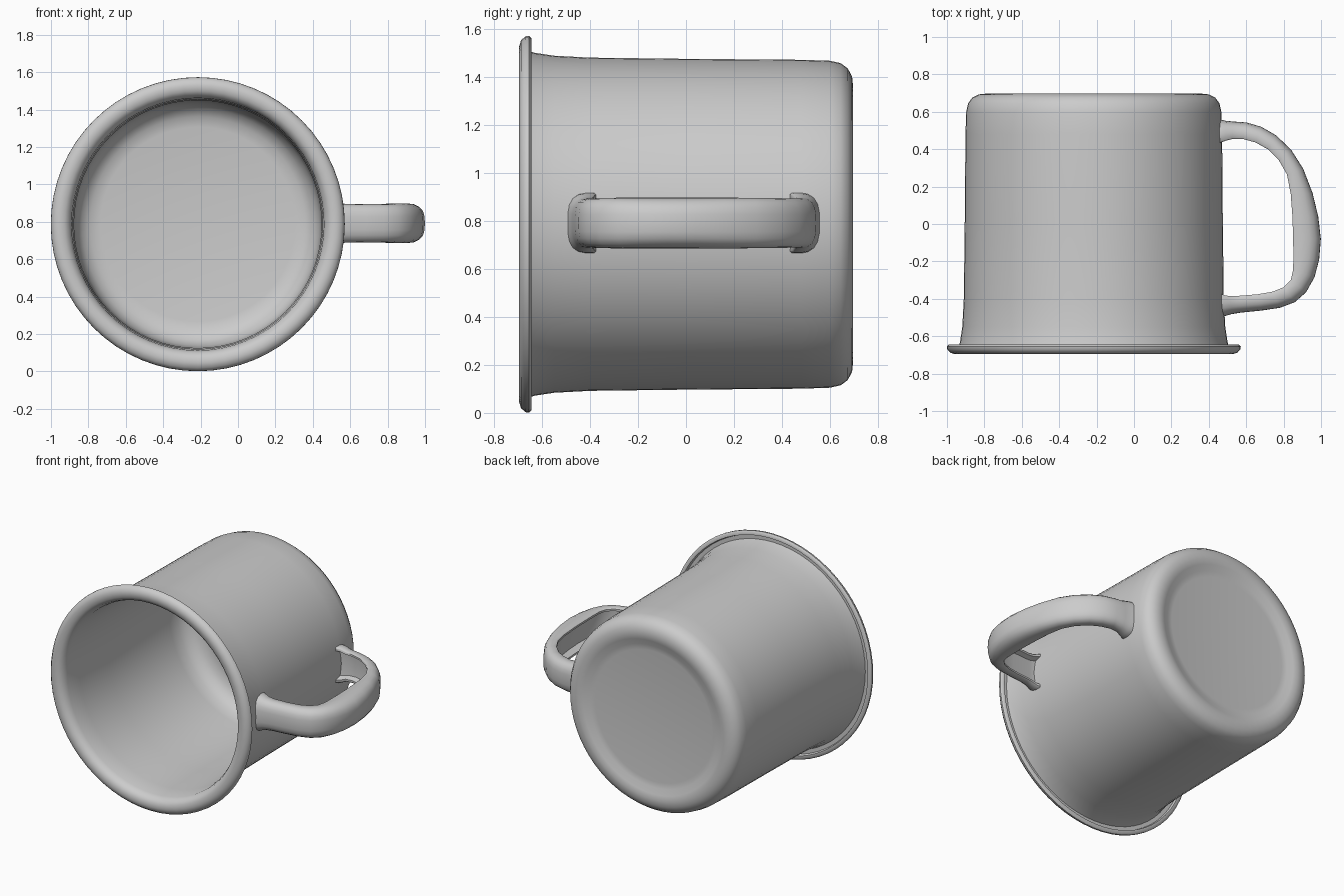
import bpy, bmesh, math

CX, CZ = -0.215, 0.787   # mug axis, running along y
SEGMENTS = 64

grey = bpy.data.materials.new("enamel grey")
grey.diffuse_color = (0.6, 0.6, 0.6, 1)


def finish(bm, name, angle):
    bmesh.ops.recalc_face_normals(bm, faces=bm.faces)
    mesh = bpy.data.meshes.new(name)
    bm.to_mesh(mesh)
    bm.free()
    mesh.materials.append(grey)
    obj = bpy.data.objects.new(name, mesh)
    bpy.context.collection.objects.link(obj)
    bpy.ops.object.select_all(action='DESELECT')
    obj.select_set(True)
    bpy.context.view_layer.objects.active = obj
    bpy.ops.object.shade_smooth_by_angle(angle=math.radians(angle))
    return obj


# Mug body: one closed profile (radius, y) turned around the axis
profile = [
    # recessed base and rounded foot
    (0, 0.668), (0.46, 0.668), (0.50, 0.673), (0.54, 0.69), (0.575, 0.697),
    (0.615, 0.693), (0.65, 0.675), (0.672, 0.645), (0.682, 0.60),
    # outer wall, flaring towards the rim
    (0.686, 0.48), (0.690, 0.0), (0.695, -0.40), (0.703, -0.55), (0.715, -0.63),
    # rolled rim with a groove behind it
    (0.725, -0.665), (0.752, -0.665), (0.758, -0.645), (0.776, -0.645),
    (0.786, -0.655), (0.784, -0.669), (0.768, -0.688), (0.742, -0.696),
    (0.712, -0.692), (0.688, -0.675), (0.675, -0.64),
    # inner wall and floor
    (0.668, -0.52), (0.662, -0.2), (0.658, 0.48), (0.648, 0.555),
    (0.62, 0.605), (0.575, 0.635), (0.52, 0.645), (0, 0.645),
]
bm = bmesh.new()
verts = [bm.verts.new((CX + r, y, CZ)) for r, y in profile]
edges = [bm.edges.new(pair) for pair in zip(verts, verts[1:])]
bmesh.ops.spin(bm, geom=verts + edges, cent=(CX, 0, CZ), axis=(0, 1, 0),
               angle=math.tau, steps=SEGMENTS, use_duplicate=False)
bmesh.ops.remove_doubles(bm, verts=bm.verts, dist=0.0005)
finish(bm, "mug_body", 50)

# Handle: channel section swept between outer and inner curves
# each station: outer x, outer y, inner x, inner y, half width
stations = [
    (0.455, 0.560, 0.455, 0.432, 0.126),
    (0.490, 0.552, 0.490, 0.445, 0.122),
    (0.530, 0.548, 0.525, 0.454, 0.107),
    (0.600, 0.543, 0.580, 0.455, 0.103),
    (0.680, 0.520, 0.650, 0.436, 0.103),
    (0.760, 0.474, 0.715, 0.400, 0.103),
    (0.840, 0.397, 0.775, 0.340, 0.104),
    (0.905, 0.295, 0.818, 0.265, 0.105),
    (0.955, 0.165, 0.838, 0.160, 0.106),
    (0.985, 0.040, 0.847, 0.040, 0.106),
    (0.999, -0.080, 0.851, -0.080, 0.106),
    (0.990, -0.190, 0.852, -0.170, 0.106),
    (0.965, -0.285, 0.851, -0.245, 0.106),
    (0.920, -0.365, 0.838, -0.300, 0.105),
    (0.860, -0.418, 0.800, -0.338, 0.104),
    (0.780, -0.448, 0.740, -0.362, 0.103),
    (0.680, -0.463, 0.660, -0.376, 0.103),
    (0.570, -0.474, 0.560, -0.384, 0.104),
    (0.520, -0.482, 0.520, -0.386, 0.110),
    (0.488, -0.492, 0.488, -0.382, 0.122),
    (0.455, -0.503, 0.455, -0.370, 0.126),
]
# half section (depth from inner 0 to outer 1, sideways 0 to 1), then mirrored
half = [(1, 0), (0.99, 0.35), (0.93, 0.62), (0.8, 0.83), (0.6, 0.96),
        (0.38, 1), (0.06, 1), (0, 0.95), (0, 0.82), (0.34, 0.68), (0.4, 0)]
section = half + [(t, -s) for t, s in half[-2:0:-1]]

bm = bmesh.new()
rings = []
for ox, oy, ix, iy, w in stations:
    rings.append([bm.verts.new((ix + (ox - ix) * t, iy + (oy - iy) * t, CZ + 0.005 + s * w))
                  for t, s in section])
n = len(section)
for a, b in zip(rings, rings[1:]):
    for i in range(n):
        j = (i + 1) % n
        bm.faces.new((a[i], a[j], b[j], b[i]))
# end caps hidden inside the mug wall
for ring in (rings[0], rings[-1]):
    bm.faces.new(ring)
finish(bm, "handle", 45)
